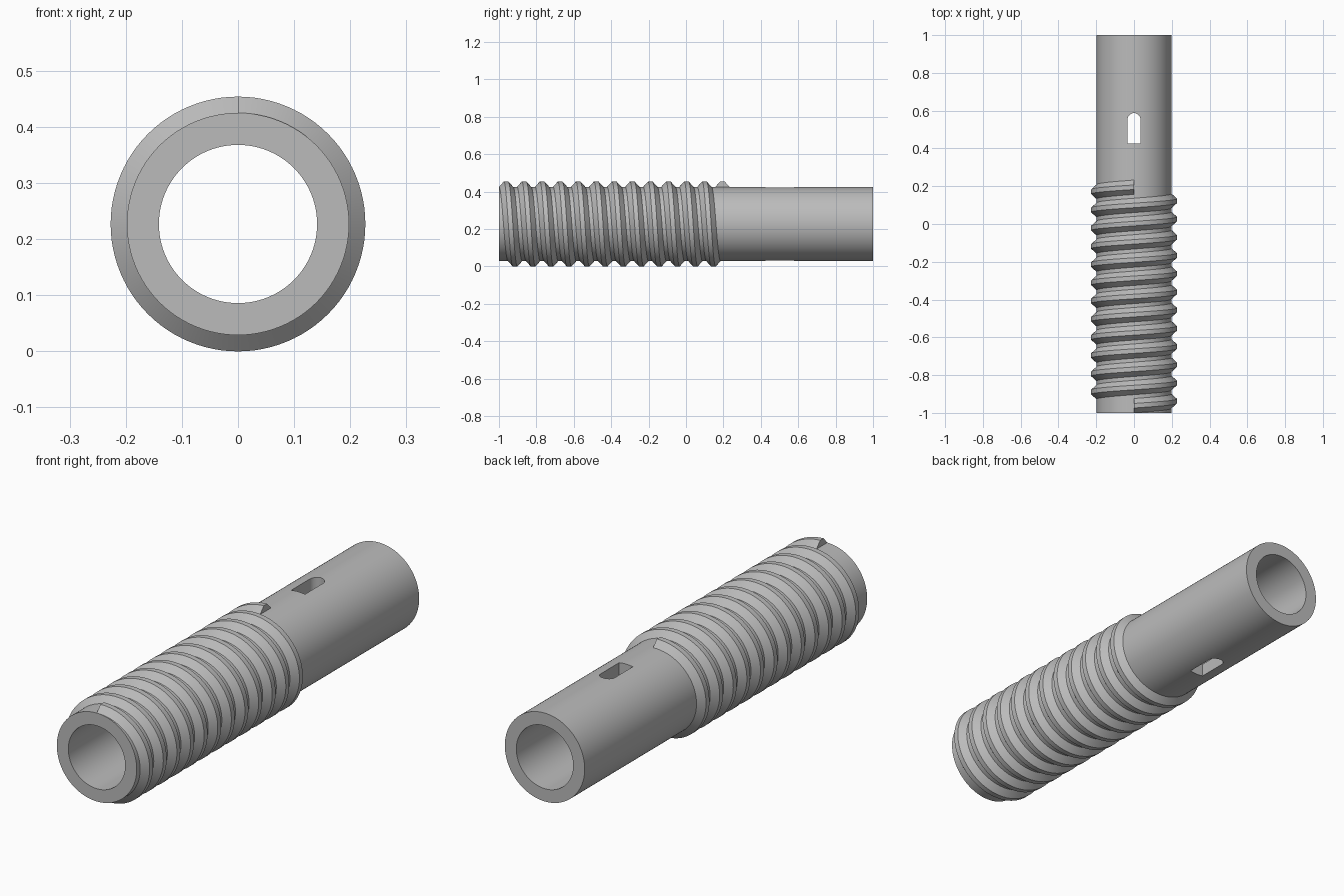
import bpy
import bmesh
from math import sin, cos, pi, radians
from mathutils import Matrix

if "Cube" in bpy.data.objects:
    bpy.data.objects.remove(bpy.data.objects["Cube"], do_unlink=True)

OUTER, INNER, CREST = 0.198, 0.141, 0.227
AXIS_Z = CREST
SEGMENTS = 96
PITCH, TURNS, START_Y = 0.0964, 12, -0.962

grey = bpy.data.materials.new("light grey")
grey.use_nodes = True
grey.diffuse_color = (0.5, 0.5, 0.5, 1)
grey.node_tree.nodes["Principled BSDF"].inputs["Base Color"].default_value = (0.5, 0.5, 0.5, 1)


def make_object(name, bm):
    bmesh.ops.recalc_face_normals(bm, faces=bm.faces)
    mesh = bpy.data.meshes.new(name)
    bm.to_mesh(mesh)
    bm.free()
    mesh.materials.append(grey)
    obj = bpy.data.objects.new(name, mesh)
    bpy.context.collection.objects.link(obj)
    return obj


def ring_point(radius, angle, y):
    """Point around the tube axis, with angle zero at the top."""
    return (radius * sin(angle), y, AXIS_Z + radius * cos(angle))


def bridge(bm, a, b):
    n = len(a)
    for i in range(n):
        j = (i + 1) % n
        bm.faces.new((a[i], a[j], b[j], b[i]))


# Hollow tube: a rectangular wall section swept round the axis
bm = bmesh.new()
wall = [(INNER, -1), (OUTER, -1), (OUTER, 1), (INNER, 1)]
rings = [[bm.verts.new(ring_point(r, 2 * pi * i / SEGMENTS, y)) for r, y in wall]
         for i in range(SEGMENTS)]
for i in range(SEGMENTS):
    bridge(bm, rings[i], rings[(i + 1) % SEGMENTS])
tube = make_object("tube", bm)

# Slot cutter: square at the front, round at the back, through both walls
HALF, SLOT_FRONT, SLOT_BACK = 0.034, 0.425, 0.587
bm = bmesh.new()
outline = [(-HALF, SLOT_FRONT), (HALF, SLOT_FRONT)]
outline += [(HALF * cos(pi * i / 16), SLOT_BACK - HALF + HALF * sin(pi * i / 16))
            for i in range(17)]
base = bm.faces.new([bm.verts.new((x, y, -0.1)) for x, y in outline])
extruded = bmesh.ops.extrude_face_region(bm, geom=[base])
bmesh.ops.translate(bm, vec=(0, 0, 0.7),
                    verts=[v for v in extruded["geom"] if isinstance(v, bmesh.types.BMVert)])
cutter = make_object("slot_cutter", bm)
cutter.hide_render = True

cut = tube.modifiers.new("slot", 'BOOLEAN')
cut.operation = 'DIFFERENCE'
cut.solver = 'EXACT'
cut.object = cutter
bpy.context.view_layer.objects.active = tube
bpy.ops.object.modifier_apply(modifier=cut.name)
bpy.data.objects.remove(cutter, do_unlink=True)

# Screw thread: a trapezoid section swept along a helix, closed at both ends
bm = bmesh.new()
ROOT, FLAT = 0.038, 0.012
section = [(OUTER - 0.006, -ROOT), (OUTER, -ROOT), (CREST, -FLAT),
           (CREST, FLAT), (OUTER, ROOT), (OUTER - 0.006, ROOT)]
steps = []
for i in range(TURNS * SEGMENTS + 1):
    turn = i / SEGMENTS
    steps.append([bm.verts.new(ring_point(r, 2 * pi * turn, START_Y + PITCH * turn + dy))
                  for r, dy in section])
for a, b in zip(steps, steps[1:]):
    bridge(bm, a, b)
bm.faces.new(steps[0])
bm.faces.new(steps[-1])
thread = make_object("screw_thread", bm)

# Smooth round surfaces with sharp edges kept
for obj in (tube, thread):
    bpy.ops.object.select_all(action='DESELECT')
    obj.select_set(True)
    bpy.context.view_layer.objects.active = obj
    bpy.ops.object.shade_smooth_by_angle(angle=radians(30))
